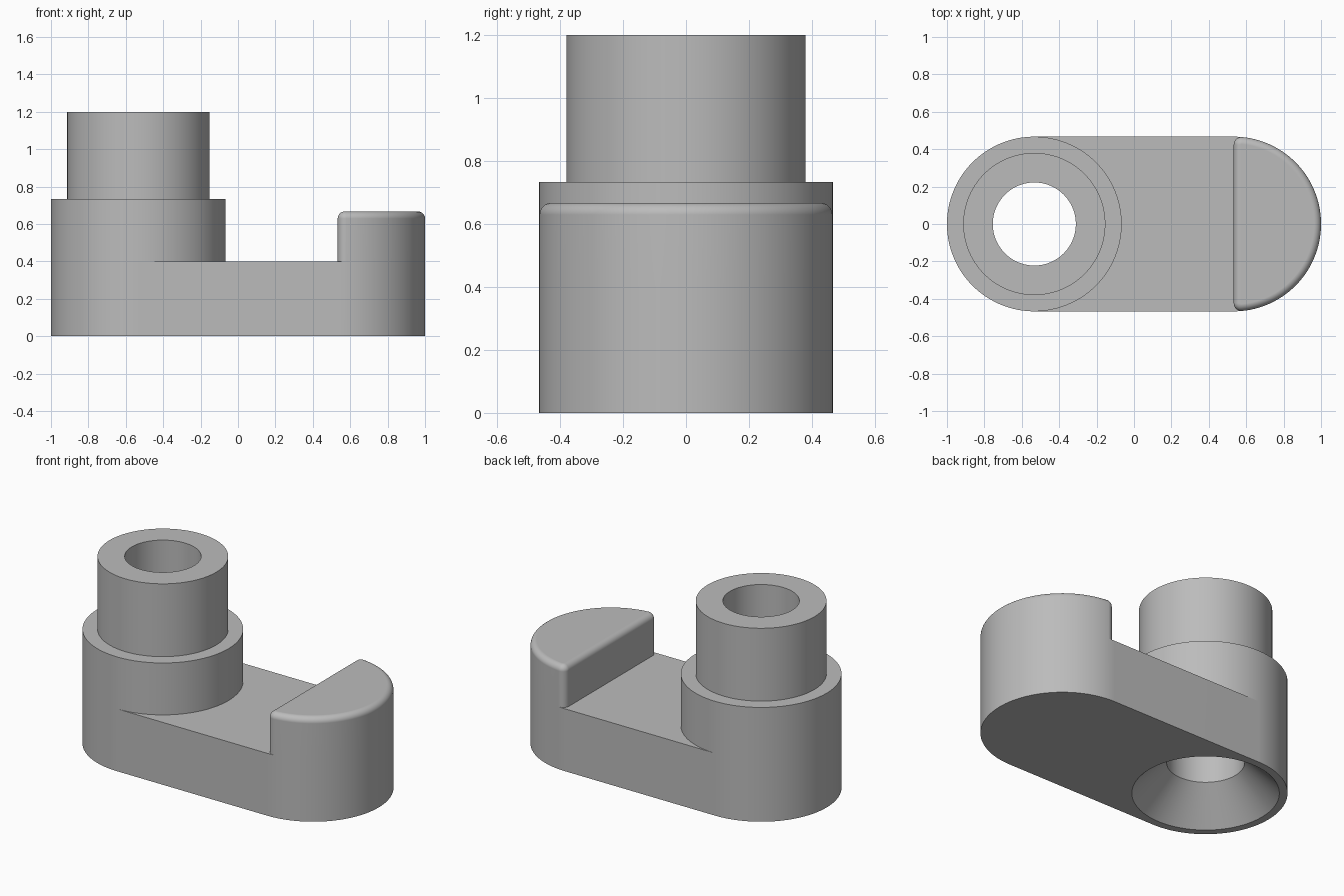
import bpy
import bmesh
from math import pi, sin, cos, sqrt

if "Cube" in bpy.data.objects:
    bpy.data.objects.remove(bpy.data.objects["Cube"], do_unlink=True)

R = 0.467            # outer radius of both rounded ends
C = 1 - R            # distance of the end centres from the middle
STEPS = 128          # segments of a full circle
PLATE_TOP = 0.4

grey = bpy.data.materials.new("plain grey")
grey.use_nodes = True
grey.diffuse_color = (0.5, 0.5, 0.5, 1)
grey.node_tree.nodes["Principled BSDF"].inputs["Base Color"].default_value = (0.5, 0.5, 0.5, 1)


def arc(cx, cy, r, start, end, n):
    return [(cx + r * cos(start + (end - start) * i / n),
             cy + r * sin(start + (end - start) * i / n)) for i in range(n + 1)]


def loft(name, layers):
    """Closed solid through (outline, height) layers with equal point counts."""
    bm = bmesh.new()
    rings = [[bm.verts.new((x, y, z)) for x, y in pts] for pts, z in layers]
    n = len(rings[0])
    for low, high in zip(rings, rings[1:]):
        for i in range(n):
            j = (i + 1) % n
            bm.faces.new((low[i], low[j], high[j], high[i]))
    bm.faces.new(rings[0][::-1])
    bm.faces.new(rings[-1])
    bmesh.ops.recalc_face_normals(bm, faces=bm.faces[:])
    mesh = bpy.data.meshes.new(name)
    bm.to_mesh(mesh)
    bm.free()
    mesh.materials.append(grey)
    obj = bpy.data.objects.new(name, mesh)
    bpy.context.collection.objects.link(obj)
    return obj


def round_part(name, profile):
    return loft(name, [(arc(-C, 0, r, 0, 2 * pi, STEPS)[:-1], z) for r, z in profile])


# Plate with two rounded ends
half = STEPS // 2
stadium = arc(C, 0, R, -pi / 2, pi / 2, half) + arc(-C, 0, R, pi / 2, 3 * pi / 2, half)
body = loft("lever_body", [(stadium, 0), (stadium, PLATE_TOP)])

# Stepped boss and the countersunk bore through it
boss = round_part("boss", [(R, PLATE_TOP), (R, 0.733), (0.38, 0.733), (0.38, 1.2)])
bore = round_part("bore", [(0.47, -0.05), (0.222, 0.2), (0.222, 1.3)])

# Half-round stop with rounded corners and top edge
corner = 2 * (2 * pi / STEPS)                  # angle where the corner rounding starts
fillet = R * sin(corner) / (1 + sin(corner))
corner_y = sqrt((R - fillet) ** 2 - fillet ** 2)


def stop_outline(inset):
    end = pi / 2 - corner
    small = fillet - inset
    return (arc(C, 0, R - inset, -end, end, half - 4)
            + arc(C + fillet, corner_y, small, end, pi, 8)[1:]
            + arc(C + fillet, -corner_y, small, pi, 2 * pi - end, 8)[:-1])


edge = fillet * 0.9
stop_top = 0.667
layers = [(stop_outline(0), PLATE_TOP)]
for i in range(9):
    t = i / 8 * pi / 2
    layers.append((stop_outline(edge * (1 - cos(t))), stop_top - edge * (1 - sin(t))))
stop = loft("stop", layers)

# Merge the parts and cut the bore
bpy.ops.object.select_all(action="DESELECT")
bpy.context.view_layer.objects.active = body
body.select_set(True)
for tool, operation in ((boss, "UNION"), (stop, "UNION"), (bore, "DIFFERENCE")):
    tool.hide_render = True
    mod = body.modifiers.new(tool.name, "BOOLEAN")
    mod.object = tool
    mod.operation = operation
    mod.solver = "EXACT"
    bpy.ops.object.modifier_apply(modifier=mod.name)
    bpy.data.objects.remove(tool, do_unlink=True)

# Smooth curved walls, crisp edges
bpy.ops.object.shade_smooth_by_angle(angle=pi / 6)
weighted = body.modifiers.new("even_shading", "WEIGHTED_NORMAL")
weighted.keep_sharp = True
